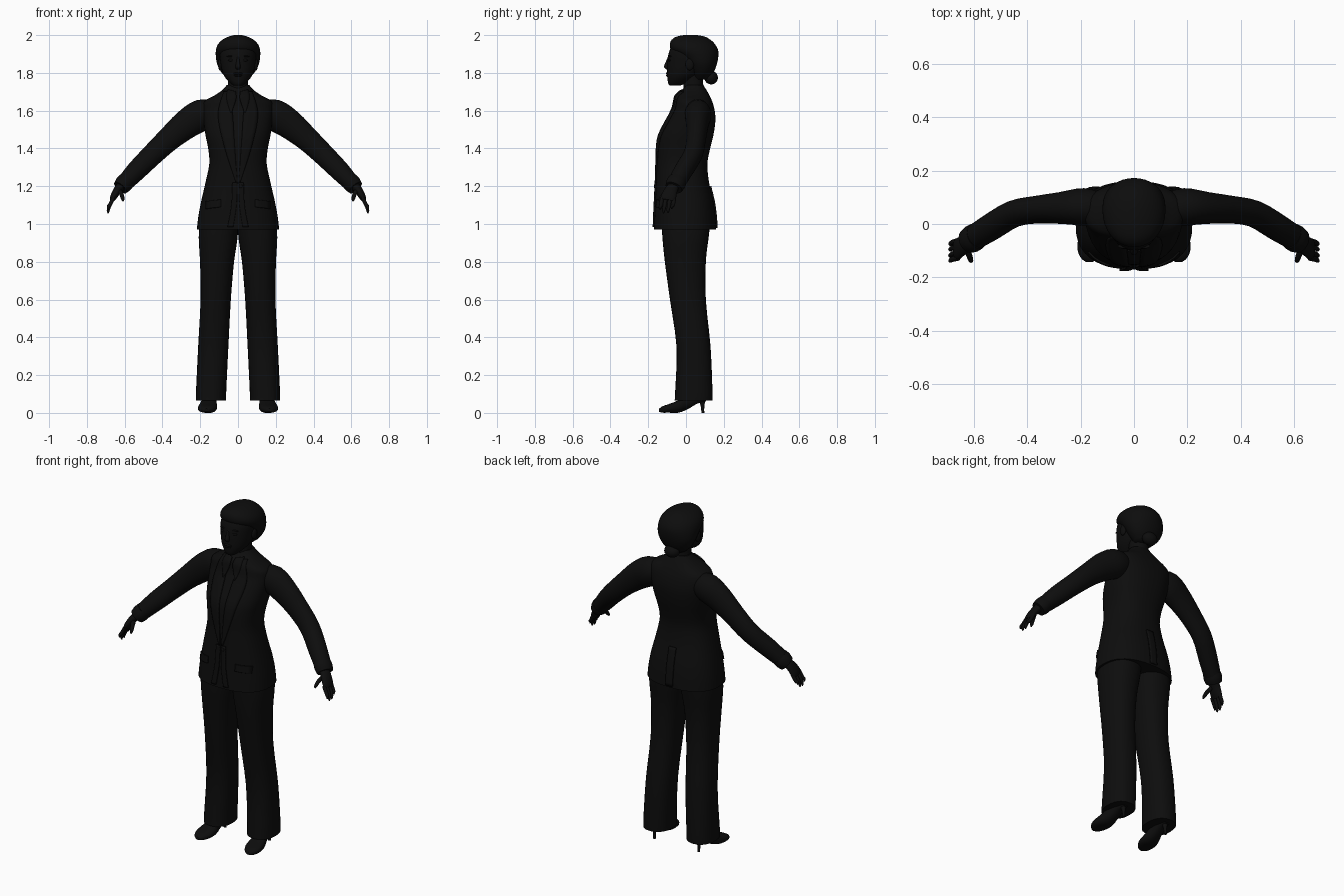
import bpy, bmesh, math
from mathutils import Vector
from mathutils.bvhtree import BVHTree

black = bpy.data.materials.new("near_black")
black.diffuse_color = (0.004, 0.004, 0.004, 1)
X, Y, Z = Vector((1, 0, 0)), Vector((0, 1, 0)), Vector((0, 0, 1))


def finish(name, bm, mirror=False, angle=45):
    bmesh.ops.recalc_face_normals(bm, faces=bm.faces)
    me = bpy.data.meshes.new(name)
    bm.to_mesh(me)
    bm.free()
    me.shade_smooth()
    me.set_sharp_from_angle(angle=math.radians(angle))
    me.materials.append(black)
    ob = bpy.data.objects.new(name, me)
    bpy.context.collection.objects.link(ob)
    if mirror:
        m = ob.modifiers.new("mirror", 'MIRROR')
        m.use_mirror_merge = False
    return ob


def smooth_rows(rows, steps):
    """Catmull-Rom interpolation of every column of a ring list."""
    out = []
    for i in range(len(rows) - 1):
        p0, p1 = rows[max(i - 1, 0)], rows[i]
        p2, p3 = rows[i + 1], rows[min(i + 2, len(rows) - 1)]
        for s in range(steps):
            t = s / steps
            out.append([0.5 * (2 * b + (c - a) * t + (2 * a - 5 * b + 4 * c - d) * t * t
                               + (3 * b - a - 3 * c + d) * t ** 3)
                        for a, b, c, d in zip(p0, p1, p2, p3)])
    return out + [list(rows[-1])]


def loft(name, rows, mirror=False, sides=28, power=2.0, axis=None, ref=Y, steps=3):
    """Skin superellipse rings (x, y, z, radius_u, radius_v) along a path."""
    rows = smooth_rows(rows, steps)
    pts = [Vector(r[:3]) for r in rows]
    bm = bmesh.new()
    rings = []
    for i, r in enumerate(rows):
        t = axis or (pts[min(i + 1, len(pts) - 1)] - pts[max(i - 1, 0)]).normalized()
        u = t.cross(ref).normalized()
        v = u.cross(t).normalized()
        ring = []
        for k in range(sides):
            a = 2 * math.pi * k / sides
            c, s = math.cos(a), math.sin(a)
            c = math.copysign(abs(c) ** (2 / power), c)
            s = math.copysign(abs(s) ** (2 / power), s)
            ring.append(bm.verts.new(pts[i] + u * c * r[3] + v * s * r[4]))
        rings.append(ring)
    for a, b in zip(rings, rings[1:]):
        for k in range(sides):
            n = (k + 1) % sides
            bm.faces.new((a[k], a[n], b[n], b[k]))
    bm.faces.new(rings[0])
    bm.faces.new(rings[-1])
    return finish(name, bm, mirror)


def stack(name, rows, x=0, **kw):
    """Upright loft from (z, half width, front y, back y)."""
    return loft(name, [(x, (f + b) / 2, z, w, (b - f) / 2) for z, w, f, b in rows], axis=Z, **kw)


def ball(name, loc, size, mirror=False):
    bm = bmesh.new()
    bmesh.ops.create_uvsphere(bm, u_segments=20, v_segments=12, radius=1)
    for v in bm.verts:
        v.co = Vector(loc) + Vector(a * b for a, b in zip(v.co, size))
    return finish(name, bm, mirror)


# Jacket body
jacket = stack("jacket", [
    (0.97, .218, -.17, .16), (1.04, .21, -.167, .156), (1.12, .195, -.163, .145),
    (1.22, .172, -.158, .122), (1.32, .152, -.155, .113), (1.40, .158, -.153, .128),
    (1.47, .172, -.142, .145), (1.55, .183, -.102, .156), (1.61, .187, -.068, .15),
    (1.65, .178, -.058, .138), (1.68, .125, -.05, .125), (1.71, .082, -.02, .108),
    (1.735, .06, -.002, .092)], power=2.4, sides=40)
tree = BVHTree.FromPolygons([v.co for v in jacket.data.vertices],
                            [p.vertices for p in jacket.data.polygons])


def patch(name, left, right, side=-1, mirror=True, lift=.004, n=8):
    """Cloth panel between two (x, z) polylines, laid on the jacket surface."""
    bm = bmesh.new()
    grid = []
    left, right = smooth_rows(left, n), smooth_rows(right, n)
    for a, b in zip(left, right):
        row = []
        for k in range(5):
            p = Vector(a).lerp(Vector(b), k / 4)
            hit = tree.ray_cast(Vector((p.x, side, p.y)), Y * -side)[0]
            row.append(bm.verts.new((p.x, (hit.y if hit else 0) + side * lift, p.y)))
        grid.append(row)
    for a, b in zip(grid, grid[1:]):
        for k in range(4):
            bm.faces.new((a[k], a[k + 1], b[k + 1], b[k]))
    ob = finish(name, bm, mirror)
    s = ob.modifiers.new("thickness", 'SOLIDIFY')
    s.thickness, s.offset = .008, 0
    return ob


# Lapels, shirt collar, pockets, front edge and back vent
patch("lapel", [(.05, 1.70), (.03, 1.60), (.018, 1.42), (.004, 1.22)],
      [(.075, 1.70), (.105, 1.58), (.075, 1.42), (.012, 1.22)])
patch("shirt_collar", [(.012, 1.70), (.01, 1.66), (.035, 1.59)],
      [(.055, 1.71), (.06, 1.66), (.04, 1.59)], lift=.007)
patch("pocket_flap", [(.09, 1.13), (.09, 1.09)], [(.17, 1.12), (.17, 1.08)])
patch("front_edge", [(.004, 1.22), (.008, 1.10), (.025, .985)],
      [(.03, 1.22), (.035, 1.10), (.055, .985)])
patch("back_vent", [(-.025, 1.20), (-.025, .98)], [(.02, 1.20), (.02, .98)],
      side=1, mirror=False)
for i, z in enumerate((1.20, 1.13)):
    ball(f"button_{i + 1}", (.014, -.166, z), (.01, .004, .01))

# Sleeves and cuffs
loft("sleeve", [(.12, .055, 1.59, .06, .06), (.19, .064, 1.578, .083, .07),
                (.27, .06, 1.53, .078, .06), (.36, .054, 1.455, .065, .052),
                (.45, .038, 1.37, .058, .05), (.54, -.015, 1.28, .053, .05),
                (.61, -.058, 1.205, .043, .046)], mirror=True)
loft("cuff", [(.588, -.045, 1.232, .046, .05), (.605, -.055, 1.212, .048, .052),
              (.622, -.065, 1.192, .042, .046)], mirror=True)

# Hands: palm, four fingers and a thumb
loft("palm", [(.61, -.06, 1.21, .025, .028), (.637, -.078, 1.18, .022, .034),
              (.658, -.092, 1.145, .018, .040), (.667, -.097, 1.125, .012, .036)], mirror=True)
for i, (y, end, low) in enumerate([(-.063, -.075, 1.08), (-.085, -.095, 1.058),
                                   (-.107, -.118, 1.057), (-.127, -.137, 1.075)]):
    loft(f"finger_{i + 1}", [(.658, y, 1.14, .010, .011), (.679, (y + end) / 2, 1.10, .010, .010),
                             (.687, end, low + .015, .008, .008), (.687, end, low, .003, .003)],
         mirror=True, sides=12)
loft("thumb", [(.63, -.085, 1.18, .013, .015), (.616, -.118, 1.155, .011, .012),
               (.610, -.136, 1.132, .009, .009), (.609, -.142, 1.12, .003, .003)],
     mirror=True, sides=12)

# Trousers: slim at the knee, flared at the ankle
loft("trouser_leg", [(x, (f + b) / 2, z, w, (b - f) / 2) for z, x, w, f, b in [
    (.065, .143, .080, -.06, .14), (.12, .142, .080, -.057, .14), (.35, .131, .080, -.05, .13),
    (.60, .118, .080, -.085, .105), (.80, .111, .090, -.112, .105),
    (.93, .105, .103, -.125, .12), (1.02, .10, .10, -.13, .13)]],
    mirror=True, axis=Z, power=2.3)

# Shoes with thin heels
loft("shoe", [(.147, .105, .085, .022, .025), (.149, .06, .085, .032, .036),
              (.152, .01, .06, .037, .040), (.158, -.04, .034, .047, .033),
              (.163, -.09, .024, .049, .023), (.166, -.125, .018, .034, .017),
              (.167, -.142, .014, .013, .008)], mirror=True, axis=-Y, ref=Z, power=2.4)
loft("shoe_heel", [(.147, .08, .09, .026, .026), (.147, .085, .06, .014, .016),
                   (.147, .088, .03, .008, .009), (.147, .089, 0, .008, .008)],
     mirror=True, sides=14, axis=Z)

# Neck, head and facial features
stack("neck", [(1.66, .065, -.02, .10), (1.72, .054, -.012, .092), (1.82, .056, -.02, .09)])
stack("head", [(1.732, .022, -.085, -.035), (1.745, .04, -.094, .0), (1.775, .068, -.099, .05),
               (1.81, .084, -.1, .09), (1.86, .094, -.098, .12), (1.91, .096, -.09, .12),
               (1.95, .08, -.068, .1), (1.975, .045, -.03, .06)], power=2.1)
loft("nose", [(0, -.088, 1.885, .006, .008), (0, -.096, 1.86, .009, .011),
              (0, -.100, 1.832, .014, .017), (0, -.094, 1.818, .009, .009)], axis=Z, sides=14)
ball("upper_lip", (0, -.098, 1.797), (.025, .009, .006))
ball("lower_lip", (0, -.096, 1.786), (.021, .009, .006))
ball("eye", (.036, -.084, 1.867), (.016, .010, .007), True)
ball("eyebrow", (.038, -.083, 1.888), (.022, .009, .004), True)
ball("ear", (.094, .02, 1.845), (.012, .022, .032), True)

# Swept-back hair with a low bun
stack("hair", [(1.765, .05, .04, .115), (1.80, .086, .025, .145), (1.845, .11, .0, .163),
               (1.885, .117, -.035, .171), (1.92, .117, -.078, .17), (1.95, .107, -.086, .155),
               (1.975, .083, -.076, .13), (1.992, .05, -.05, .1), (2.0, .02, -.01, .06)],
      power=2.1, sides=36)
ball("hair_bun", (0, .133, 1.775), (.045, .036, .036))
